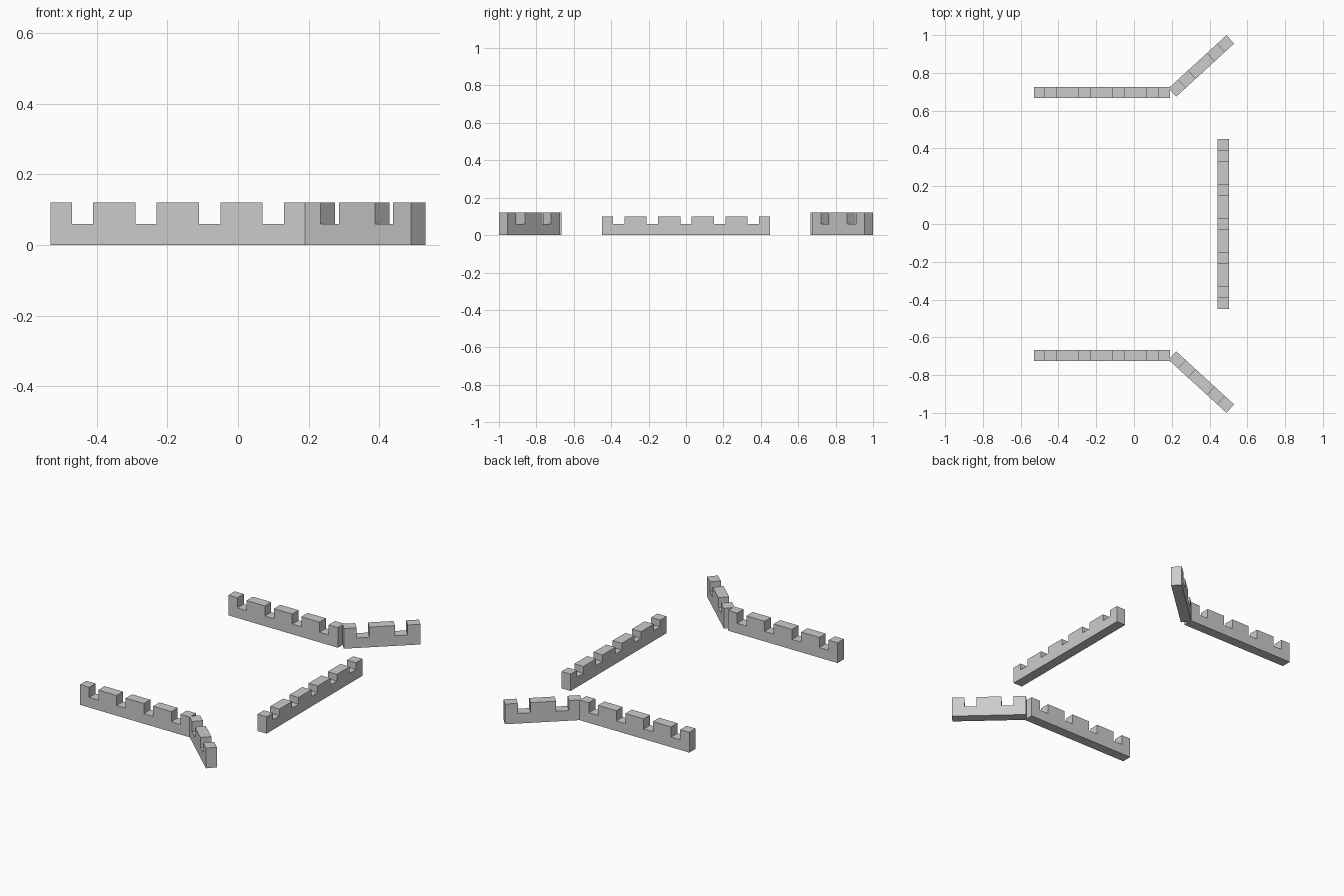
import bpy, bmesh
from math import radians
from mathutils import Matrix, Vector

if "Cube" in bpy.data.objects:
    bpy.data.objects.remove(bpy.data.objects["Cube"])

THICK = 0.06


def battlement(name, length, notches, height, floor, centre, angle):
    """Wall with evenly spaced notches: half merlon, notch, full merlon ... half merlon."""
    u = length / (3 * notches)
    top = [(0, height)]
    for i in range(notches):
        a = (3 * i + 1) * u
        top += [(a, height), (a, floor), (a + u, floor), (a + u, height)]
    top.append((length, height))
    profile = [(length, 0), (0, 0)] + top

    bm = bmesh.new()
    face = bm.faces.new([bm.verts.new((x - length / 2, -THICK / 2, z)) for x, z in profile])
    ext = bmesh.ops.extrude_face_region(bm, geom=[face])
    moved = [g for g in ext["geom"] if isinstance(g, bmesh.types.BMVert)]
    bmesh.ops.translate(bm, vec=(0, THICK, 0), verts=moved)
    bmesh.ops.recalc_face_normals(bm, faces=bm.faces)
    bm.transform(Matrix.Translation(Vector((*centre, 0))) @ Matrix.Rotation(radians(angle), 4, "Z"))
    mesh = bpy.data.meshes.new(name)
    bm.to_mesh(mesh)
    bm.free()
    obj = bpy.data.objects.new(name, mesh)
    bpy.context.collection.objects.link(obj)
    return obj


# Side walls with splayed wings, mirrored front to back
for side, s in (("front", -1), ("back", 1)):
    battlement(side + "_straight_wall", 0.72, 4, 0.12, 0.06, (-0.17, s * 0.696), 0)
    battlement(side + "_angled_wall", 0.416, 2, 0.12, 0.06, (0.3565, s * 0.837), s * 42.5)

# Lower wall across the right end
battlement("cross_wall", 0.90, 5, 0.10, 0.06, (0.473, 0.0), 90)
